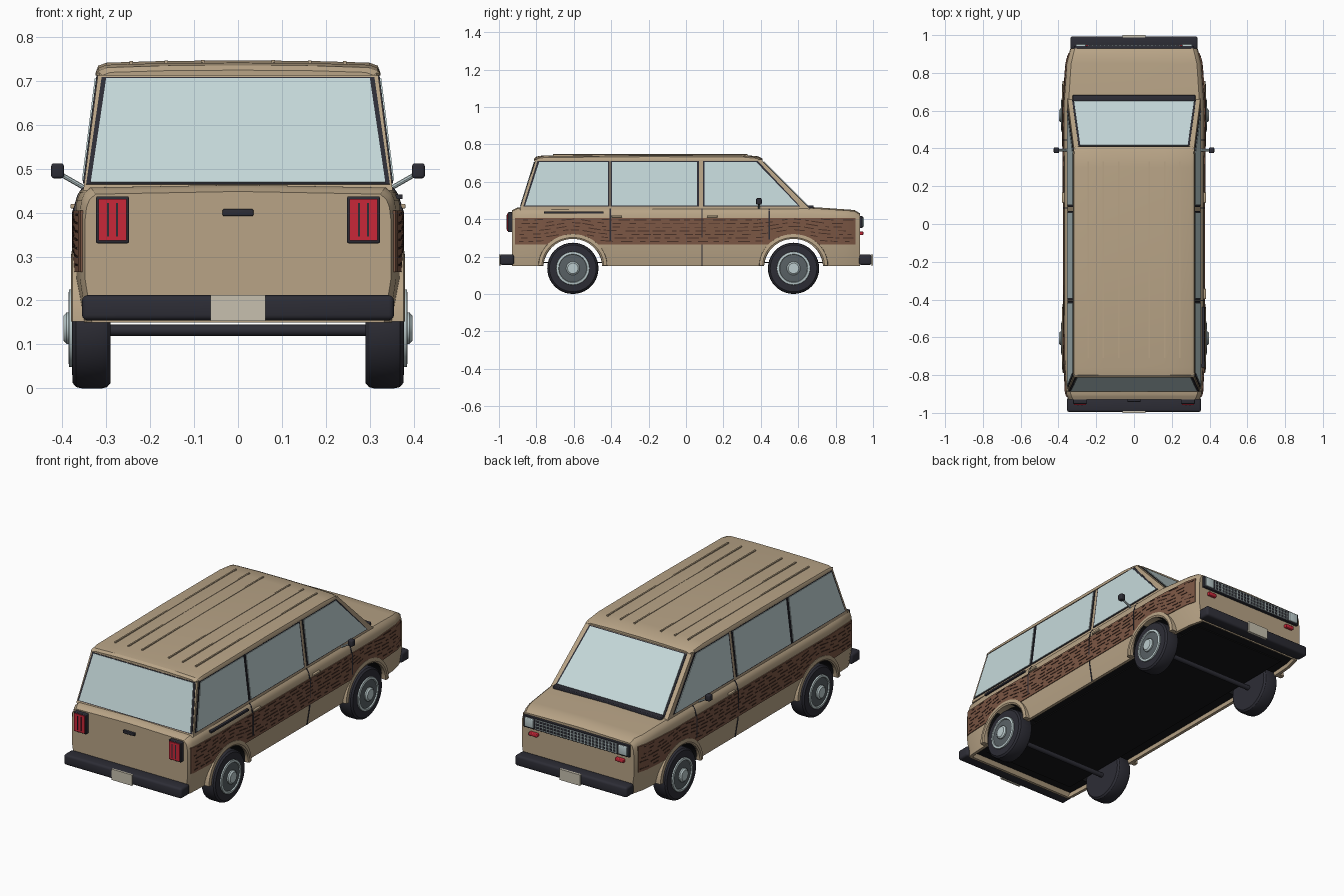
import bpy, bmesh, math, random
from mathutils import Vector

random.seed(4)
cube = bpy.data.objects.get("Cube")
if cube:
    bpy.data.objects.remove(cube)


def material(name, r, g, b):
    m = bpy.data.materials.new(name)
    m.use_nodes = True
    m.diffuse_color = (r, g, b, 1)
    m.node_tree.nodes["Principled BSDF"].inputs["Base Color"].default_value = (r, g, b, 1)
    return m


TAN = material("tan_paint", .48, .37, .24)
WOOD = material("wood_panel", .2, .095, .058)
GRAIN = material("wood_grain", .065, .03, .02)
GLASS = material("pale_glass", .56, .69, .7)
BLACK = material("black_trim", .026, .026, .036)
FLOOR = material("underside_black", .008, .008, .009)
RED = material("lamp_red", .58, .02, .04)
CHROME = material("chrome", .5, .6, .61)
STEEL = material("wheel_steel", .1, .12, .13)
CREAM = material("plate_cream", .57, .53, .43)


# Helpers: every part is a loft of rings, a rounded box or a flat plate
def loft(bm, rings, caps=True):
    vs = [[bm.verts.new(p) for p in ring] for ring in rings]
    n = len(vs[0])
    for a, b in zip(vs, vs[1:]):
        for i in range(n):
            bm.faces.new((a[i], a[(i + 1) % n], b[(i + 1) % n], b[i]))
    if caps:
        bm.faces.new(vs[0])
        bm.faces.new(vs[-1])


def finish(name, bm, *mats):
    bmesh.ops.recalc_face_normals(bm, faces=bm.faces[:])
    me = bpy.data.meshes.new(name)
    bm.to_mesh(me)
    bm.free()
    for m in mats:
        me.materials.append(m)
    ob = bpy.data.objects.new(name, me)
    bpy.context.collection.objects.link(ob)
    return ob


def solid(name, rings, *mats):
    bm = bmesh.new()
    loft(bm, rings)
    return finish(name, bm, *mats)


def box(name, x, y, z, mat, bevel=0):
    bm = bmesh.new()
    loft(bm, [[(x[0], y[0], h), (x[1], y[0], h), (x[1], y[1], h), (x[0], y[1], h)] for h in z])
    if bevel:
        bmesh.ops.bevel(bm, geom=bm.edges[:], offset=bevel, segments=3, profile=.5, affect='EDGES')
    return finish(name, bm, mat)


def plate(name, pts, thick, mat, grow=0):
    pts = [Vector(p) for p in pts]
    c = sum(pts, Vector()) / len(pts)
    n = (pts[1] - pts[0]).cross(pts[2] - pts[0]).normalized()
    if n.dot(c - Vector((0, 0, .5))) < 0:
        n = -n
    pts = [p + (p - c).normalized() * grow for p in pts]
    return solid(name, [[p - n * .002 for p in pts], [p + n * thick for p in pts]], mat)


def window(name, pts):
    plate(name + "_seal", pts, .003, BLACK, .011)
    plate(name, pts, .006, GLASS)


def lathe(name, profile, y, z, s, mat, seg=40):
    rings = []
    for r, x in profile:
        rings.append([(s * x, y + r * math.cos(t * math.tau / seg), z + r * math.sin(t * math.tau / seg))
                      for t in range(seg)])
    return solid(name, rings, mat)


def interp(table, v):
    for (a, p), (b, q) in zip(table, table[1:]):
        if v <= b:
            return p + (q - p) * max(0, (v - a) / (b - a))
    return table[-1][1]


def cut(ob, cutter):
    mod = ob.modifiers.new("cut", 'BOOLEAN')
    mod.operation, mod.object, mod.solver = 'DIFFERENCE', cutter, 'EXACT'
    dg = bpy.context.evaluated_depsgraph_get()
    me = bpy.data.meshes.new_from_object(ob.evaluated_get(dg))
    ob.modifiers.clear()
    ob.data = me
    bpy.data.objects.remove(cutter)


WIDTH = [(-.93, .348), (-.9, .36), (-.7, .37), (.65, .372), (.85, .358), (.93, .337)]
BULGE = [(.15, .955), (.25, 1), (.4, 1), (.44, .975), (.46, .94)]
TOP = [(-.93, .442), (-.9, .457), (.66, .46), (.9, .443), (.93, .425)]
WHEELS = {"rear": -.605, "front": .575}
HUB = .137


def side(y, z):
    return interp(WIDTH, y) * interp(BULGE, z)


# Lower body with a recessed underside, then wheel arches cut through it
rings = []
for y in (-.93, -.915, -.9, -.8, -.7, -.4, 0, .4, .65, .76, .85, .9, .93):
    w, t = interp(WIDTH, y), interp(TOP, y)
    f = .15 if abs(y) > .91 else .17
    half = [(w * .9, f), (w * .91, .15), (w * .955, .15), (w, .25), (w, t - .06),
            (w * .99, t - .03), (w * .97, t - .012), (w * .93, t)]
    rings.append([(x, y, z) for x, z in half] + [(0, y, t + .006)] + [(-x, y, z) for x, z in half[::-1]])
body = solid("body", rings, TAN, FLOOR)
for p in body.data.polygons:
    if p.normal.z < -.9 and p.center.z < .2 and p.area > .01:
        p.material_index = 1
for y in WHEELS.values():
    c = lathe("arch_cutter", [(.158, -.5), (.158, .5)], y, HUB, 1, TAN)
    c.data.materials.append(FLOOR)
    for p in c.data.polygons:
        p.material_index = 1
    cut(body, c)
box("floor_pan", (-.28, .28), (-.85, .85), (.165, .172), FLOOR)

# Greenhouse block, roof cap and roof ribs
LO, HI = .45, .72
solid("cabin", [[(-.352, -.888, LO), (.352, -.888, LO), (.352, .668, LO), (-.352, .668, LO)],
                [(-.318, -.803, HI), (.318, -.803, HI), (.318, .398, HI), (-.318, .398, HI)]], TAN)
rings = []
for y, w, t in ((-.812, .315, .724), (-.8, .322, .735), (-.76, .324, .741), (-.2, .324, .746),
                (.3, .324, .744), (.385, .322, .736), (.41, .313, .724)):
    half = [(w, .712), (w, .718), (w - .006, t - .012), (w - .025, t - .005), (w * .5, t - .001)]
    rings.append([(x, y, z) for x, z in half] + [(0, y, t)] + [(-x, y, z) for x, z in half[::-1]])
solid("roof", rings, TAN)
for x in (.08, .163, .243):
    for s in (1, -1):
        box("roof_rib", (s * x - .004, s * x + .004), (-.71, .33), (.735, .748 - .012 * x), TAN)


# Windows
def on_side(s, y, z):
    return (s * (.352 - (z - LO) / (HI - LO) * .034), y, z)


def on_end(x, z, y0, y1):
    return (x, y0 + (z - LO) / (HI - LO) * (y1 - y0), z)


for s in (1, -1):
    for name, a, b, c, d in (("rear_side_window", -.86, -.418, -.418, -.785),
                             ("middle_side_window", -.395, .06, .06, -.395),
                             ("front_side_window", .1, .6, .375, .1)):
        window(name, [on_side(s, a, .472), on_side(s, b, .472), on_side(s, c, .705), on_side(s, d, .705)])
for name, y0, y1, lo, hi in (("tailgate_window", -.888, -.803, .335, .3), ("windshield", .668, .398, .318, .284)):
    window(name, [on_end(x, z, y0, y1) for x, z in ((-lo, .468), (lo, .468), (hi, .704), (-hi, .704))])
box("wiper_cowl", (-.325, .325), (.645, .682), (.455, .474), BLACK, .004)

for s in (1, -1):
    # Wood panel cut around the arches, with grain dashes bending over the wheels
    rings = []
    for y in (-.915, -.9, -.7, 0, .65, .85, .905):
        x0, x1 = side(y, .3) - .02, side(y, .3) + .004
        rings.append([(s * x0, y, .265), (s * x1, y, .265), (s * x1, y, .405), (s * x0, y, .405)])
    wood = solid("wood_side_panel", rings, WOOD)
    for y in WHEELS.values():
        cut(wood, lathe("panel_cutter", [(.18, -.5), (.18, .5)], y, HUB, 1, WOOD))
    bm = bmesh.new()
    for row in range(7):
        y = -.9 + random.random() * .03
        while y < .86:
            length = random.uniform(.02, .07)
            ends = []
            for e in (y, min(y + length, .895)):
                z = .278 + row * .019
                z += sum(.025 * math.exp(-((e - c) / .12) ** 2) for c in WHEELS.values())
                ends.append((e, z))
            clear = all(math.hypot(e - c, z - HUB) > .19 for e, z in ends for c in WHEELS.values())
            if clear and max(z for e, z in ends) < .4:
                loft(bm, [[(s * (side(e, .3) + k), e, z + h) for k, h in
                           ((.002, 0), (.006, 0), (.006, .005), (.002, .005))] for e, z in ends])
            y += length + random.uniform(.01, .05)
    finish("wood_grain_lines", bm, GRAIN)

    # Wheels, arch lips
    for end, y in WHEELS.items():
        rings = []
        for i in range(25):
            a = math.pi * i / 24
            rings.append([(s * x, y + r * math.cos(a), HUB + .015 + (r - .015) * math.sin(a))
                          for x, r in ((.34, .157), (.376, .157), (.38, .165), (.377, .183), (.34, .185))])
        solid(end + "_arch_lip", rings, TAN)
        lathe(end + "_tyre", [(.08, .29), (.125, .29), (.134, .298), (.137, .31), (.137, .355),
                              (.134, .368), (.125, .376), (.09, .378), (.08, .372)], y, HUB, s, BLACK)
        lathe(end + "_wheel_ring", [(.09, .37), (.088, .384), (.076, .386), (.07, .37)], y, HUB, s, CHROME)
        lathe(end + "_wheel_disc", [(.076, .37), (.074, .38), (.04, .383)], y, HUB, s, STEEL)
        lathe(end + "_hub_cap", [(.036, .37), (.036, .39), (.028, .397)], y, HUB, s, CHROME, 24)

    # Door seams and handles
    for y, z0 in [(.085, .15), (.445, .29)] + ([(-.405, .28)] if s > 0 else []):
        rings = []
        for z in (z0, max(z0, .25) + .002, .4, .44, .457):
            x = side(y, z)
            out = .006 if .26 < z < .41 else .003
            rings.append([(s * (x - .01), y - .003, z), (s * (x + out), y - .003, z),
                          (s * (x + out), y + .003, z), (s * (x - .01), y + .003, z)])
        solid("door_seam", rings, BLACK)
    for y in (.14, -.37)[:2 if s > 0 else 1]:
        box("door_handle", sorted((s * .36, s * .381)), (y - .028, y + .028), (.409, .42), TAN, .003)

    # Door mirrors
    box("mirror", sorted((s * .396, s * .425)), (.375, .405), (.478, .512), BLACK, .006)
    solid("mirror_arm", [[(s * x, .39 + .006 * math.cos(k * math.pi / 4), z + .006 * math.sin(k * math.pi / 4))
                          for k in range(8)] for x, z in ((.335, .448), (.405, .488))], CHROME)

    # Tail lamps, head lamps, front indicators
    box("tail_lamp_frame", sorted((s * .248, s * .323)), (-.952, -.92), (.33, .437), BLACK, .004)
    box("tail_lamp", sorted((s * .254, s * .317)), (-.957, -.94), (.336, .431), RED)
    for x in (.275, .296):
        box("tail_lamp_divider", sorted((s * x - .002, s * x + .002)), (-.96, -.95), (.345, .422), BLACK)
    box("head_lamp", sorted((s * .255, s * .308)), (.93, .952), (.36, .41), CHROME, .004)
    box("front_indicator", sorted((s * .235, s * .285)), (.925, .948), (.315, .333), RED, .004)

box("sliding_door_rail", (.355, .374), (-.76, -.44), (.431, .441), BLACK)

# Grille with crossing bars
box("grille", (-.318, .318), (.92, .943), (.352, .417), BLACK, .003)
for i in range(24):
    x = -.242 + i * .484 / 23
    box("grille_bar", (x - .002, x + .002), (.94, .947), (.358, .411), CHROME)
for i in range(4):
    z = .36 + i * .0165
    box("grille_slat", (-.245, .245), (.94, .946), (z - .0015, z + .0015), CHROME)

# Bumpers, plates, tailgate handle, axles
box("rear_bumper", (-.355, .355), (-.995, -.92), (.155, .212), BLACK, .012)
box("front_bumper", (-.337, .337), (.925, .993), (.155, .212), BLACK, .012)
box("rear_plate", (-.062, .062), (-1, -.99), (.153, .212), CREAM)
box("front_plate", (-.062, .062), (.988, 1), (.153, .212), CREAM)
box("tailgate_handle", (-.035, .035), (-.942, -.92), (.392, .408), BLACK, .003)
for end, y in WHEELS.items():
    lathe(end + "_axle", [(.013, -.31), (.013, .31)], y, HUB - .005, 1, BLACK, 16)

# Smooth shading with sharp edges kept
bpy.ops.object.select_all(action='DESELECT')
for ob in bpy.context.collection.objects:
    if ob.type == 'MESH':
        ob.select_set(True)
        bpy.context.view_layer.objects.active = ob
bpy.ops.object.shade_smooth_by_angle(angle=math.radians(32))
